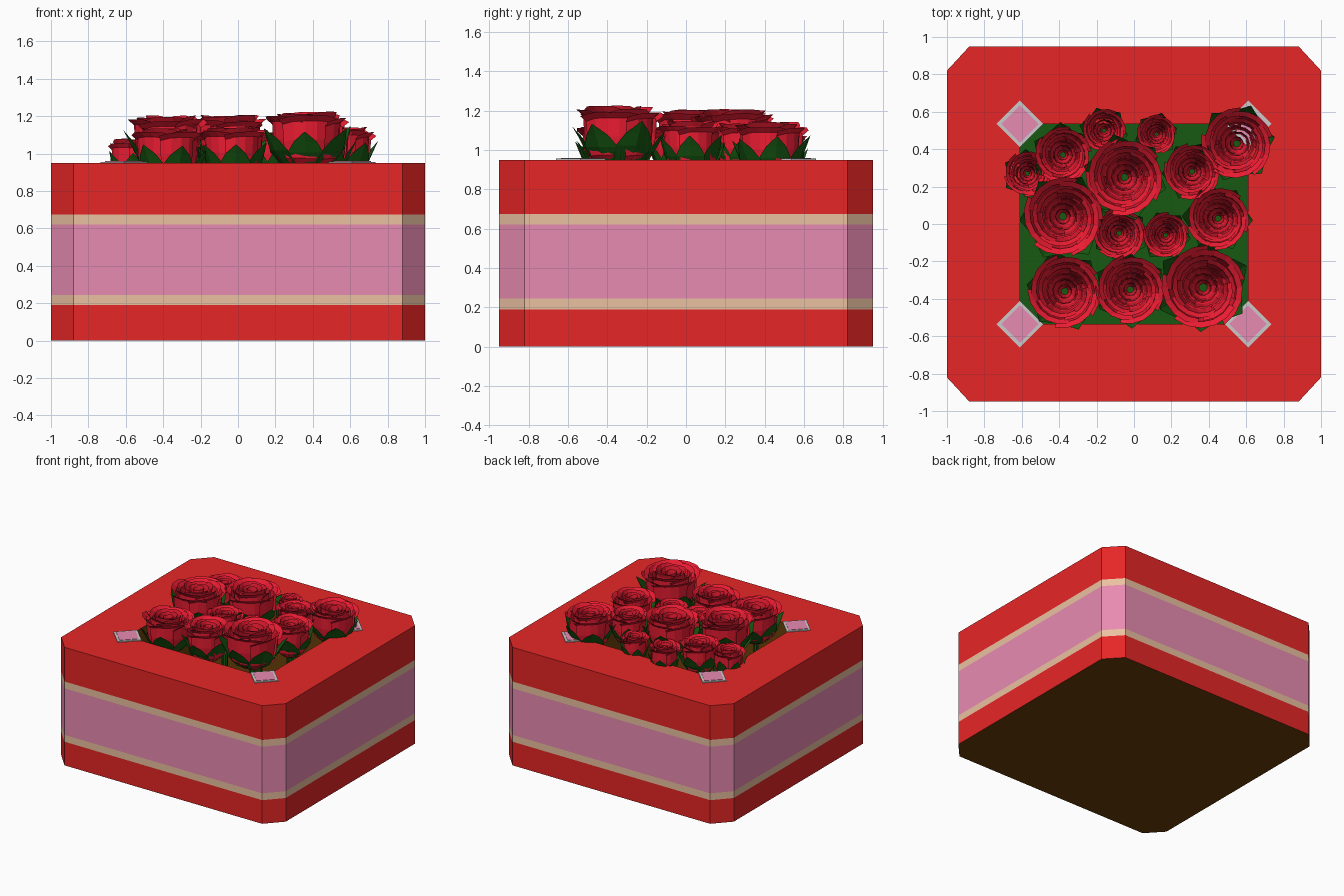
import bpy, bmesh, random
from math import sin, cos, pi, tau
from mathutils import Vector, Matrix

if "Cube" in bpy.data.objects:
    bpy.data.objects.remove(bpy.data.objects["Cube"])

random.seed(4)


def mat(name, hexa):
    m = bpy.data.materials.new(name)
    rgb = [(int(hexa[i:i + 2], 16) / 255) ** 2.2 for i in (0, 2, 4)]
    m.diffuse_color = (*rgb, 1)
    m.use_nodes = True
    m.node_tree.nodes["Principled BSDF"].inputs["Base Color"].default_value = m.diffuse_color
    return m


RED, PINK, CREAM = mat("red", "E62A2A"), mat("pink", "E88AB0"), mat("cream", "EBC09F")
BROWN, GREEN, GREY = mat("brown", "6B4211"), mat("green", "1D5A18"), mat("silver", "C4C4C4")
ROSE = mat("rose", "EE2236")


def finish(bm, name, mats):
    me = bpy.data.meshes.new(name)
    bm.to_mesh(me)
    bm.free()
    for m in mats:
        me.materials.append(m)
    ob = bpy.data.objects.new(name, me)
    bpy.context.collection.objects.link(ob)
    return ob


def grid(bm, rows, mi):
    """Skin a sheet of quads through rows of points."""
    vs = [[bm.verts.new(p) for p in r] for r in rows]
    for a, b in zip(vs, vs[1:]):
        for i in range(len(a) - 1):
            bm.faces.new((a[i], a[i + 1], b[i + 1], b[i])).material_index = mi


# box: chamfered outline with coloured bands and a square opening
HX, HY, TOP, FLOOR = 0.61, 0.535, 0.95, 0.30
outline = [(-.88, -.95), (.88, -.95), (1, -.82), (1, .82),
           (.88, .95), (-.88, .95), (-1, .82), (-1, -.82)]
hole = [(-HX, -HY), (HX, -HY), (HX, HY), (-HX, HY)]
bm = bmesh.new()
levels = [0, .19, .245, .62, .675, TOP]
rings = [[bm.verts.new((x, y, z)) for x, y in outline] for z in levels]
for k, mi in enumerate((0, 1, 2, 1, 0)):
    for i in range(8):
        j = (i + 1) % 8
        bm.faces.new((rings[k][i], rings[k][j], rings[k + 1][j], rings[k + 1][i])).material_index = mi
bm.faces.new(rings[0][::-1]).material_index = 3
rim, pit = ([bm.verts.new((x, y, z)) for x, y in hole] for z in (TOP, FLOOR))
top = rings[-1]
for i in range(4):
    j = (i + 1) % 4
    bm.faces.new((top[2 * i], top[2 * i + 1], rim[j], rim[i]))
    bm.faces.new((top[2 * i + 1], top[(2 * i + 2) % 8], rim[j]))
    bm.faces.new((rim[i], rim[j], pit[j], pit[i])).material_index = 3
bm.faces.new(pit).material_index = 4
finish(bm, "flower_box", [RED, CREAM, PINK, BROWN, GREEN])

# diamond tiles on the corners of the opening
for sx in (-1, 1):
    for sy in (-1, 1):
        for name, r, h, m in (("tile_border", .125, .006, GREY), ("tile_centre", .10, .009, PINK)):
            bm = bmesh.new()
            bmesh.ops.create_cone(bm, cap_ends=True, segments=4, radius1=r, radius2=r, depth=h,
                                  matrix=Matrix.Translation((sx * HX, sy * HY, TOP + h / 2)))
            finish(bm, name, [m])


def petal(bm, ang, span, rad, h, z0, lip):
    """Curved petal: cup profile with a rolled-out lip, one edge tucked inwards."""
    prof = [(.45, 0), (.80, .22), (.90, .55), (.93, .88), (1.0 + lip, .98)]
    rows = []
    for pr, pz in prof:
        row = []
        for i in range(6):
            t = i / 5 * 2 - 1
            r = rad * pr * (1 - .07 * t)
            drop = .07 * t ** 4 * pz
            a = ang + t * span / 2
            row.append((r * cos(a), r * sin(a), z0 + h * (pz - drop)))
        rows.append(row)
    grid(bm, rows, 0)


def leaf(bm, ang, r, h):
    """Pointed, folded leaf hugging the bloom."""
    rows = []
    for rad, z, w in ((.20, 0, .12), (.62, .14, .42), (.92, .36, .50), (1.08, .54, .32), (1.24, .70, .01)):
        row = []
        for s in (-1, 0, 1):
            p = Vector(((rad - .12 * abs(s) * w * 2) * r, s * w * r, z * h))
            row.append(Matrix.Rotation(ang, 3, 'Z') @ p)
        rows.append(row)
    grid(bm, rows, 1)


def rose(x, y, r, ztop):
    bm = bmesh.new()
    h = 1.0 * r + .15
    base = ztop - h
    # petal layers, outside to centre
    for k, (rad, n, top_h) in enumerate(((1, 5, .93), (.78, 5, 1), (.58, 4, 1), (.40, 3, .97), (.22, 3, .94))):
        a0 = random.uniform(0, tau)
        for i in range(n):
            a = a0 + i * tau / n + random.uniform(-.12, .12)
            ph = h * top_h * random.uniform(.94, 1.0)
            petal(bm, a, tau / n * 1.4, r * rad * .97, ph * .92, h * .06, .10 if k < 2 else .02)
    # leaves around the bloom
    a0 = random.uniform(0, tau)
    for i in range(6):
        leaf(bm, a0 + i * tau / 6, r * random.uniform(.95, 1.05), h * random.uniform(.9, 1.05))
    # calyx and stem
    for r1, r2, za, zb in ((.2 * r, .5 * r, 0, .1 * h), (.02, .02, FLOOR - base, 0.01)):
        g = bmesh.ops.create_cone(bm, cap_ends=True, segments=8, radius1=r1, radius2=r2, depth=zb - za,
                                  matrix=Matrix.Translation((0, 0, (za + zb) / 2)))
        for f in {f for v in g["verts"] for f in v.link_faces}:
            f.material_index = 1
    ob = finish(bm, "rose", [ROSE, GREEN])
    ob.location = (x, y, base)


for spec in ((-.37, -.36, .175, 1.15), (-.02, -.35, .165, 1.16), (.37, -.34, .20, 1.24),
             (-.38, .04, .19, 1.22), (-.08, -.05, .125, 1.13), (.17, -.06, .11, 1.12),
             (.45, .03, .15, 1.16), (-.05, .25, .185, 1.22), (.31, .28, .135, 1.15),
             (.55, .43, .17, 1.16), (-.38, .37, .135, 1.14), (-.57, .27, .11, 1.09),
             (-.16, .50, .105, 1.10), (.12, .48, .095, 1.09)):
    rose(*spec)
